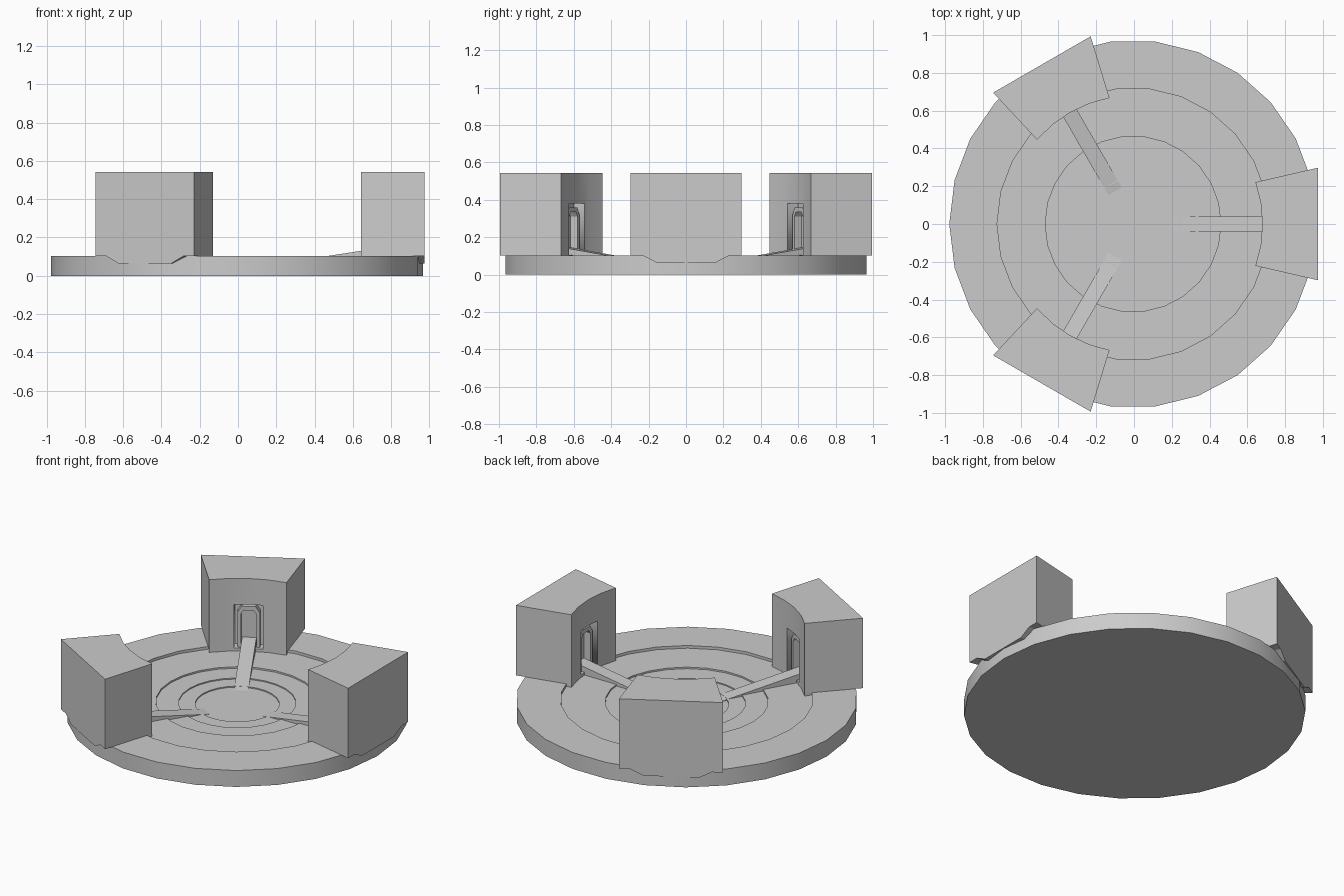
import bpy, bmesh
from math import radians, sin, cos, pi

if "Cube" in bpy.data.objects:
    bpy.data.objects.remove(bpy.data.objects["Cube"])

SIDES = 26
R_IN = 0.68


def finish(name, bm, rot=0.0):
    bmesh.ops.recalc_face_normals(bm, faces=bm.faces)
    me = bpy.data.meshes.new(name)
    bm.to_mesh(me)
    bm.free()
    ob = bpy.data.objects.new(name, me)
    bpy.context.collection.objects.link(ob)
    ob.rotation_euler.z = rot
    bpy.ops.object.select_all(action='DESELECT')
    ob.select_set(True)
    bpy.context.view_layer.objects.active = ob
    bpy.ops.object.shade_smooth_by_angle(angle=radians(25))
    return ob


def loft(name, bottom, top, rot=0.0):
    """Closed solid between two matching outlines of 3D points."""
    bm = bmesh.new()
    a = [bm.verts.new(p) for p in bottom]
    b = [bm.verts.new(p) for p in top]
    n = len(a)
    bm.faces.new(a[::-1])
    bm.faces.new(b)
    for i in range(n):
        j = (i + 1) % n
        bm.faces.new((a[i], a[j], b[j], b[i]))
    return finish(name, bm, rot)


def prism_z(name, pts, z0, z1, rot=0.0):
    return loft(name, [(x, y, z0) for x, y in pts], [(x, y, z1) for x, y in pts], rot)


def prism_x(name, pts, x0, x1, rot=0.0):
    return loft(name, [(x0, y, z) for y, z in pts], [(x1, y, z) for y, z in pts], rot)


# Round base with stepped dish, made by revolving a profile
profile = [(0.973, 0), (0.973, 0.103), (0.72, 0.103), (0.72, 0.086), (0.465, 0.086),
           (0.465, 0.076), (0.335, 0.076), (0.335, 0.069), (0.24, 0.069), (0.24, 0.062)]
bm = bmesh.new()
rings = [[bm.verts.new((r * cos(2 * pi * i / SIDES) - 0.005, r * sin(2 * pi * i / SIDES), z))
          for i in range(SIDES)] for r, z in profile]
for lo, hi in zip(rings, rings[1:]):
    for i in range(SIDES):
        j = (i + 1) % SIDES
        bm.faces.new((lo[i], lo[j], hi[j], hi[i]))
bm.faces.new(rings[0][::-1])
bm.faces.new(rings[-1])
finish("base_disc", bm)

# Concave inner wall shared by block and foot
arc = [(R_IN * cos(radians(t)), R_IN * sin(radians(t))) for t in (-19, -9.5, 0, 9.5, 19)]

for k in range(3):
    rot = radians(120 * k)
    tag = f"_{k + 1}"

    # Tower block with doorway niche
    block = prism_z("tower_block" + tag, arc + [(0.975, 0.298), (0.975, -0.298)], 0.103, 0.543, rot)
    cutter = prism_x("niche_cutter" + tag,
                     [(-0.083, 0.05), (0.083, 0.05), (0.083, 0.38), (-0.083, 0.38)], 0.5, 0.74, rot)
    cutter.hide_render = True
    cutter.hide_viewport = True
    mod = block.modifiers.new("niche", 'BOOLEAN')
    mod.operation = 'DIFFERENCE'
    mod.solver = 'EXACT'
    mod.object = cutter

    # Inner foot reaching the dish step, outer foot with sloping ends
    prism_z("inner_foot" + tag, arc + [(0.78, 0.235), (0.78, -0.235)], 0.065, 0.104, rot)
    prism_x("outer_foot" + tag, [(-0.16, 0.065), (0.16, 0.065), (0.235, 0.104), (-0.235, 0.104)],
            0.77, 0.975, rot)

    # Arched door frame inside the niche
    outer = [(0.065, 0.1), (0.065, 0.32), (0.04, 0.36), (-0.04, 0.36), (-0.065, 0.32), (-0.065, 0.1)]
    inner = [(-0.045, 0.1), (-0.045, 0.31), (-0.028, 0.335), (0.028, 0.335), (0.045, 0.31), (0.045, 0.1)]
    prism_x("door_frame" + tag, outer + inner, 0.695, 0.745, rot)

    # Sloping ramp from doorway to centre
    side = [(0.2, 0.062), (0.745, 0.146), (0.745, 0.07), (0.6, 0.055), (0.2, 0.055)]
    loft("ramp" + tag, [(x, -0.041, z) for x, z in side], [(x, 0.041, z) for x, z in side], rot)
